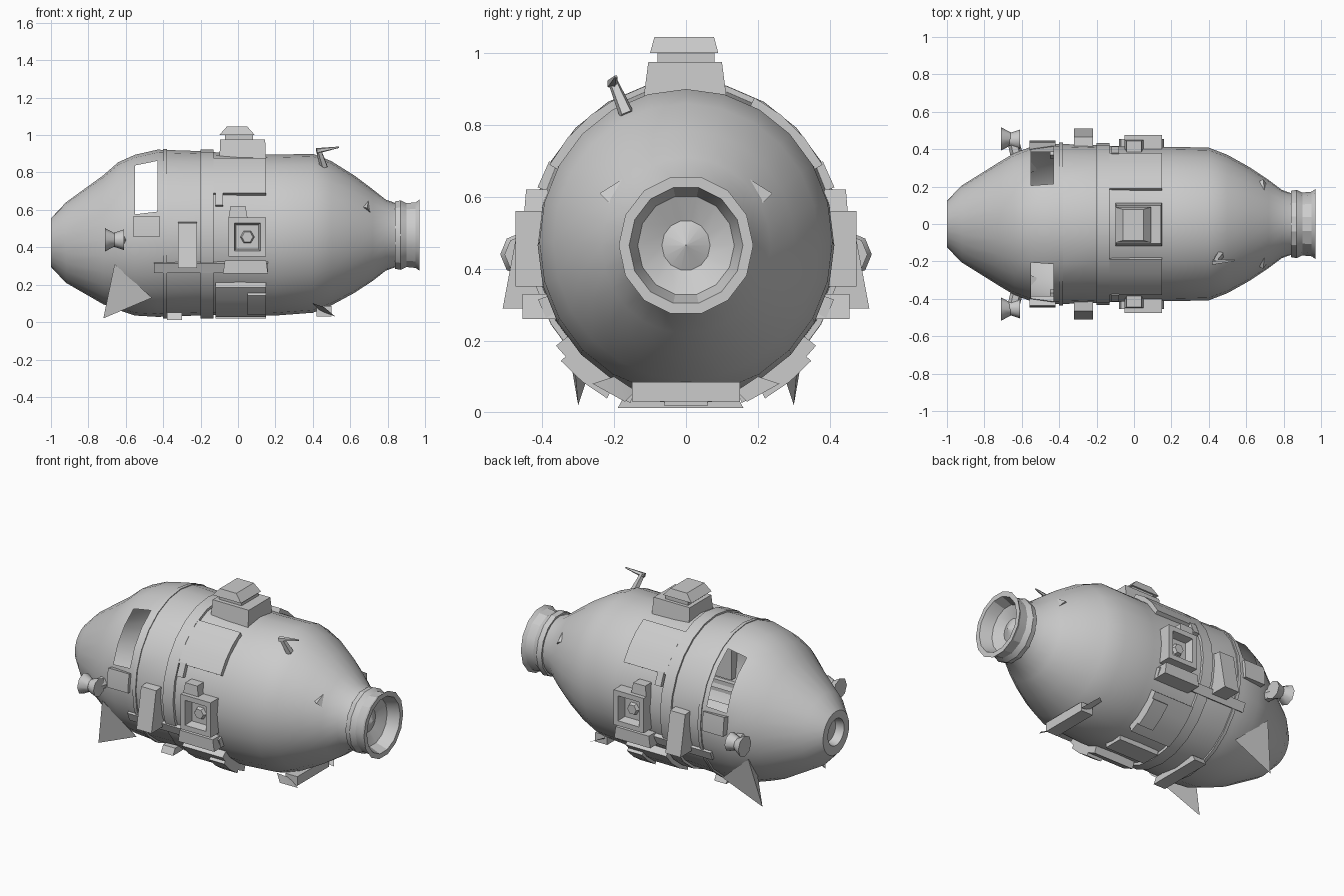
import bpy, bmesh, math
from mathutils import Vector

if "Cube" in bpy.data.objects:
    bpy.data.objects.remove(bpy.data.objects["Cube"])

CZ = 0.47   # height of the hull axis


def finish(name, verts, faces, angle=25, fix=True):
    me = bpy.data.meshes.new(name)
    me.from_pydata(verts, [], faces)
    if fix:
        bm = bmesh.new()
        bm.from_mesh(me)
        bmesh.ops.recalc_face_normals(bm, faces=bm.faces)
        bm.to_mesh(me)
        bm.free()
    me.shade_smooth()
    me.set_sharp_from_angle(angle=math.radians(angle))
    ob = bpy.data.objects.new(name, me)
    bpy.context.collection.objects.link(ob)
    return ob


def pt(x, r, deg, s=1, cz=CZ):
    # point around the hull axis; 0 deg is the side, 90 deg is the top
    a = math.radians(deg)
    return (x, -s * r * 0.96 * math.cos(a), cz + r * math.sin(a))


def lathe(name, profile, n=24, skip=lambda i, k: False):
    verts = [pt(x, r, 360 * k / n, 1, cz) for x, r, cz in profile for k in range(n)]
    faces = []
    for i in range(len(profile) - 1):
        for k in range(n):
            if not skip(i, k):
                a, b = i * n + k, i * n + (k + 1) % n
                faces.append((a, b, b + n, a + n))
    return finish(name, verts, faces, fix=False)


HEX = [(0, 1, 2, 3), (4, 7, 6, 5), (0, 4, 5, 1), (1, 5, 6, 2), (2, 6, 7, 3), (3, 7, 4, 0)]


def box(name, x0, x1, y0, y1, z0, z1, tx=0.0, ty=0.0):
    # box whose top shrinks by tx, ty
    v = [(x0, y0, z0), (x1, y0, z0), (x1, y1, z0), (x0, y1, z0),
         (x0 + tx, y0 + ty, z1), (x1 - tx, y0 + ty, z1), (x1 - tx, y1 - ty, z1), (x0 + tx, y1 - ty, z1)]
    return finish(name, v, HEX)


def panel(name, x0, x1, a0, a1, r0, r1, s, steps=2):
    # raised plate that follows the hull curve
    verts, faces = [], []
    for i in range(steps + 1):
        a = a0 + (a1 - a0) * i / steps
        verts += [pt(x0, r0, a, s), pt(x1, r0, a, s), pt(x1, r1, a, s), pt(x0, r1, a, s)]
    for i in range(steps):
        for j in range(4):
            a, b = i * 4 + j, i * 4 + (j + 1) % 4
            faces.append((a, b, b + 4, a + 4))
    e = steps * 4
    faces += [(0, 1, 2, 3), (e, e + 1, e + 2, e + 3)]
    return finish(name, verts, faces)


def framed_box(name, x0, x1, z0, z1, y_in, y_out, s, inset, depth):
    # side box with a sunken middle
    def ring(y, d):
        return [(x0 + d, -s * y, z0 + d), (x1 - d, -s * y, z0 + d),
                (x1 - d, -s * y, z1 - d), (x0 + d, -s * y, z1 - d)]
    verts = ring(y_in, 0) + ring(y_out, 0) + ring(y_out, inset) + ring(y_out - depth, inset + 0.01)
    faces = [(0, 1, 2, 3), (12, 13, 14, 15)]
    for i in range(3):
        for j in range(4):
            a, b = i * 4 + j, i * 4 + (j + 1) % 4
            faces.append((a, b, b + 4, a + 4))
    return finish(name, verts, faces)


def tube(name, p0, p1, r0, r1, n=8):
    p0, p1 = Vector(p0), Vector(p1)
    q = (p1 - p0).to_track_quat('Z', 'Y')
    verts = []
    for p, r in ((p0, r0), (p1, r1)):
        for k in range(n):
            a = 2 * math.pi * k / n
            verts.append(p + q @ Vector((r * math.cos(a), r * math.sin(a), 0)))
    faces = [(k, (k + 1) % n, n + (k + 1) % n, n + k) for k in range(n)]
    faces += [tuple(range(n)), tuple(range(n, 2 * n))]
    return finish(name, verts, faces, 50)


# Hull shell (x, radius, axis height), open torn gaps high on both sides
hull = [(-0.95, 0.05, .43), (-0.95, 0.07, .43), (-1.0, 0.08, .43), (-1.0, 0.13, .425), (-0.92, 0.215, .425),
        (-0.72, 0.345, .44), (-0.64, 0.395, .46), (-0.55, 0.43, .465), (-0.43, 0.447, .475),
        (-0.22, 0.44, .475), (0.0, 0.43, .47), (0.2, 0.43, .465), (0.40, 0.425, .475), (0.5, 0.385, .475),
        (0.62, 0.315, .47), (0.72, 0.245, .465), (0.79, 0.19, .465), (0.86, 0.165, .465)]
lathe("hull", hull, 24, lambda i, k: i == 7 and (1 <= k <= 3 or 8 <= k <= 10))
lathe("tail_cap", [(-0.95, 0.001, .43), (-0.95, 0.055, .43)], 12)

# Nozzle ring with sunken dish
lathe("nozzle_ring", [(0.84, 0.15, .465), (0.84, 0.185, .465), (0.87, 0.19, .465), (0.90, 0.175, .465),
                      (0.95, 0.18, .465), (0.97, 0.195, .465), (0.97, 0.165, .465), (0.90, 0.14, .465),
                      (0.87, 0.07, .465), (0.90, 0.001, .465)], 14)

# Raised belts around the hull
for x0, x1, r in ((-0.20, -0.13, 0.452), (-0.40, -0.38, 0.453)):
    lathe("hull_belt", [(x0, 0.43, .472), (x0, r, .472), (x1, r, .472), (x1, 0.43, .472)], 24)

# Top hatch
box("hatch_base", -0.10, 0.15, -0.12, 0.115, 0.86, 0.975, 0.005, 0.015)
box("hatch_neck", -0.07, 0.08, -0.08, 0.08, 0.97, 1.01)
box("hatch_lid", -0.10, 0.09, -0.10, 0.09, 1.0, 1.045, 0.04, 0.012)

# Keel
box("keel_block", -0.12, 0.15, -0.06, 0.06, 0.018, 0.07)
box("keel_plate", -0.38, -0.30, -0.19, 0.16, 0.012, 0.05, 0.0, 0.02)
box("keel_foot", 0.42, 0.50, -0.15, 0.15, 0.03, 0.085)

for s in (1, -1):
    # Curved hull panels
    panel("upper_panel", -0.13, 0.15, 29, 64, 0.41, 0.452, s, 3)
    panel("lower_panel", -0.12, 0.15, -70, -37, 0.40, 0.472, s, 3)
    panel("lower_block", 0.05, 0.15, -62, -42, 0.42, 0.488, s, 2)
    panel("side_rail", -0.45, 0.16, -27, -20, 0.41, 0.456, s, 1)
    panel("panel_latch", -0.12, -0.08, 20, 30, 0.41, 0.458, s, 1)

    # Side window
    framed_box("side_window", -0.05, 0.15, 0.35, 0.56, 0.36, 0.475, s, 0.03, 0.05)
    tube("window_knob", (0.05, -s * .42, .455), (0.05, -s * .445, .455), 0.04, 0.03, 6)
    box("window_lintel", -0.05, 0.05, *sorted((-s * .38, -s * .45)), 0.56, 0.62, 0.01, 0.005)
    box("window_sill", -0.08, 0.16, *sorted((-s * .36, -s * .455)), 0.26, 0.33, 0.01, 0)

    # Side pod with sloping top
    yo = -s * 0.51
    yi = -s * 0.36
    finish("side_pod", [(-0.32, yi, .29), (-0.22, yi, .29), (-0.22, yi, .54), (-0.32, yi, .54),
                        (-0.32, yo, .29), (-0.22, yo, .29), (-0.22, -s * .465, .53), (-0.32, -s * .465, .53)], HEX)

    # Thruster on a stub arm
    tube("thruster_arm", (-0.62, -s * .34, .44), (-0.65, -s * .46, .44), 0.035, 0.03, 6)
    tube("thruster_core", (-0.61, -s * .45, .44), (-0.67, -s * .45, .44), 0.055, 0.035)
    tube("thruster_bell", (-0.66, -s * .455, .44), (-0.71, -s * .455, .44), 0.035, 0.062)

    # Lower rear fin
    finish("rear_fin", [(-0.72, -s * .30, .02), (-0.66, -s * .35, .31), (-0.46, -s * .31, .13),
                        (-0.64, -s * .24, .20)], [(0, 1, 2), (0, 1, 3), (0, 2, 3), (1, 2, 3)])

    # Flap at the edge of the torn gap
    panel("gap_flap", -0.56, -0.42, -2, 12, 0.41, 0.465, s, 2)

    # Nose vents
    finish("nose_vent", [(0.64, -s * .21, .62), (0.72, -s * .20, .57), (0.70, -s * .16, .66),
                         (0.69, -s * .24, .61)], [(0, 1, 2), (0, 1, 3), (0, 2, 3), (1, 2, 3)])
    finish("lower_strake", [(0.40, -s * .20, .10), (0.52, -s * .17, .03), (0.44, -s * .14, .06),
                            (0.46, -s * .26, .08)], [(0, 1, 2), (0, 1, 3), (0, 2, 3), (1, 2, 3)])

# Bent aerial on the upper hull
tube("aerial_stem", (0.46, -0.165, 0.83), (0.43, -0.205, 0.925), 0.022, 0.014, 5)
tube("aerial_tip", (0.42, -0.205, 0.915), (0.54, -0.195, 0.935), 0.016, 0.004, 5)
